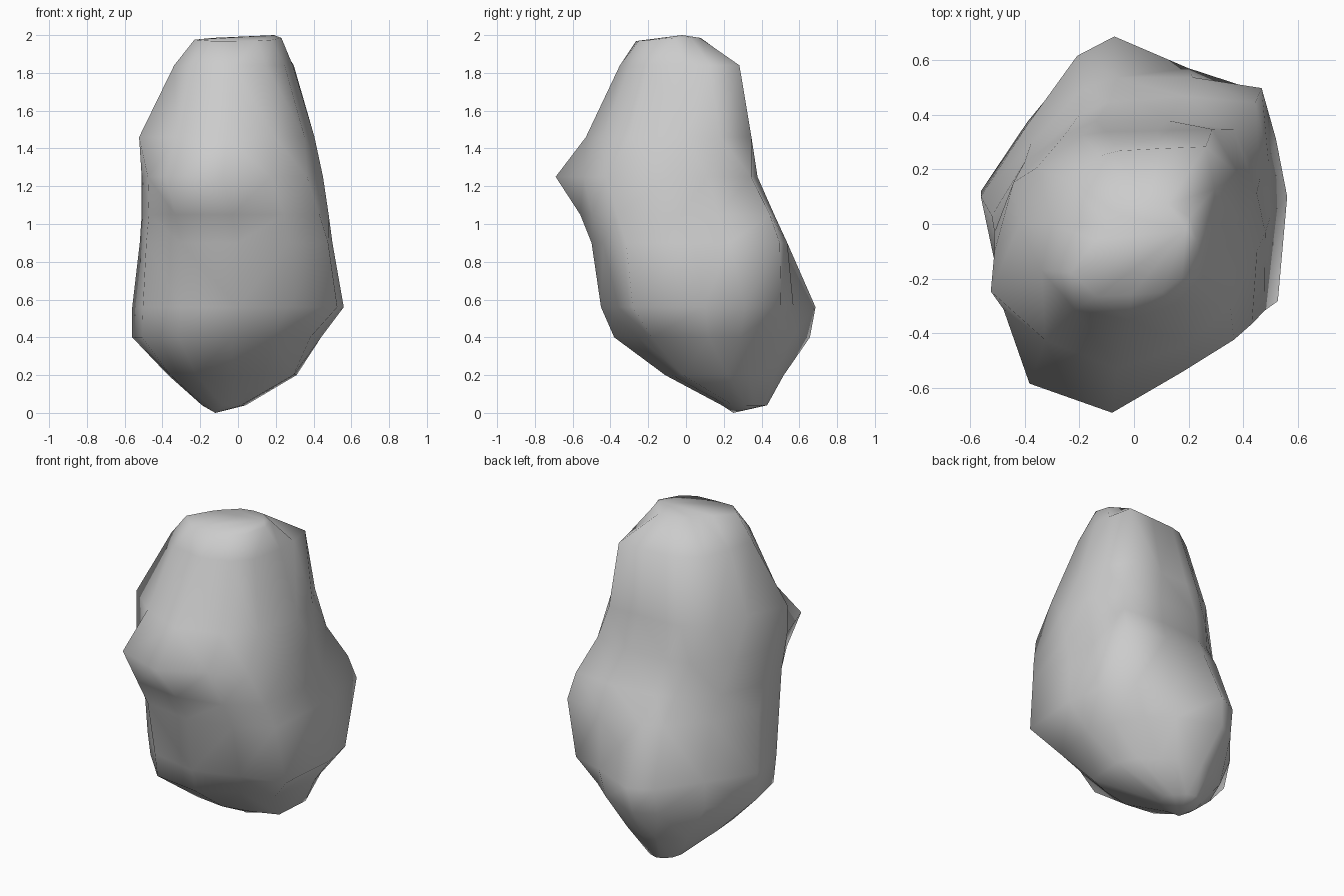
import bpy, bmesh
from math import radians, cos, sin
from mathutils import Vector

# Cross-sections of the boulder: (z, centre x, centre y, radii at ANGLES)
ANGLES = [0, 22, 45, 67, 97, 112, 145, 180, 208, 238, 270, 300, 324]
lower = [
    (0.04, -.08, .32, [.12, .10, .09, .10, .11, .11, .11, .11, .12, .13, .13, .12, .12]),
    (0.20, -.03, .22, [.34, .30, .26, .27, .30, .30, .32, .34, .37, .36, .33, .34, .40]),
    (0.40, -.03, .12, [.47, .45, .46, .48, .54, .50, .44, .53, .54, .54, .50, .43, .51]),
    (0.56, .00, .10, [.56, .56, .57, .51, .59, .555, .47, .56, .57, .57, .55, .53, .65]),
    (0.90, .00, .03, [.50, .53, .66, .55, .51, .50, .46, .52, .55, .57, .53, .54, .59]),
]
upper = [
    (1.05, -.03, -.03, [.51, .53, .67, .54, .48, .46, .45, .48, .50, .57, .53, .54, .57]),
    (1.25, -.08, -.10, [.53, .57, .63, .52, .48, .46, .44, .43, .45, .57, .59, .51, .55]),
    (1.46, -.06, .00, [.465, .48, .49, .37, .34, .35, .36, .36, .525, .50, .53, .51, .51]),
    (1.84, -.02, .00, [.31, .34, .40, .30, .27, .27, .28, .28, .36, .37, .35, .34, .33]),
    (1.985, -.01, -.06, [.24, .23, .19, .15, .12, .10, .10, .13, .25, .24, .20, .22, .23]),
]
bottom_tip, top_tip = Vector((-.12, .25, 0)), Vector((.19, -.02, 2))

bm = bmesh.new()
n = len(ANGLES)
rings = [[bm.verts.new((cx + r * cos(radians(a)), cy + r * sin(radians(a)), z))
          for a, r in zip(ANGLES, radii)] for z, cx, cy, radii in lower + upper]

# Top rim dips towards the front
for v in rings[-1]:
    v.co.z += .08 * (v.co.y + .06) if v.co.y < -.06 else 0

# Walls between sections
for a, b in zip(rings, rings[1:]):
    for i in range(n):
        j = (i + 1) % n
        bm.faces.new((a[i], a[j], b[j], b[i]))

# Pointed caps
for ring, tip in ((rings[0], bottom_tip), (rings[-1], top_tip)):
    v = bm.verts.new(tip)
    for i in range(n):
        bm.faces.new((ring[i], ring[(i + 1) % n], v))

bmesh.ops.triangulate(bm, faces=bm.faces[:])
bmesh.ops.recalc_face_normals(bm, faces=bm.faces[:])
for f in bm.faces:
    f.smooth = True
mesh = bpy.data.meshes.new("boulder")
bm.to_mesh(mesh)
bm.free()
boulder = bpy.data.objects.new("boulder", mesh)
bpy.context.collection.objects.link(boulder)
